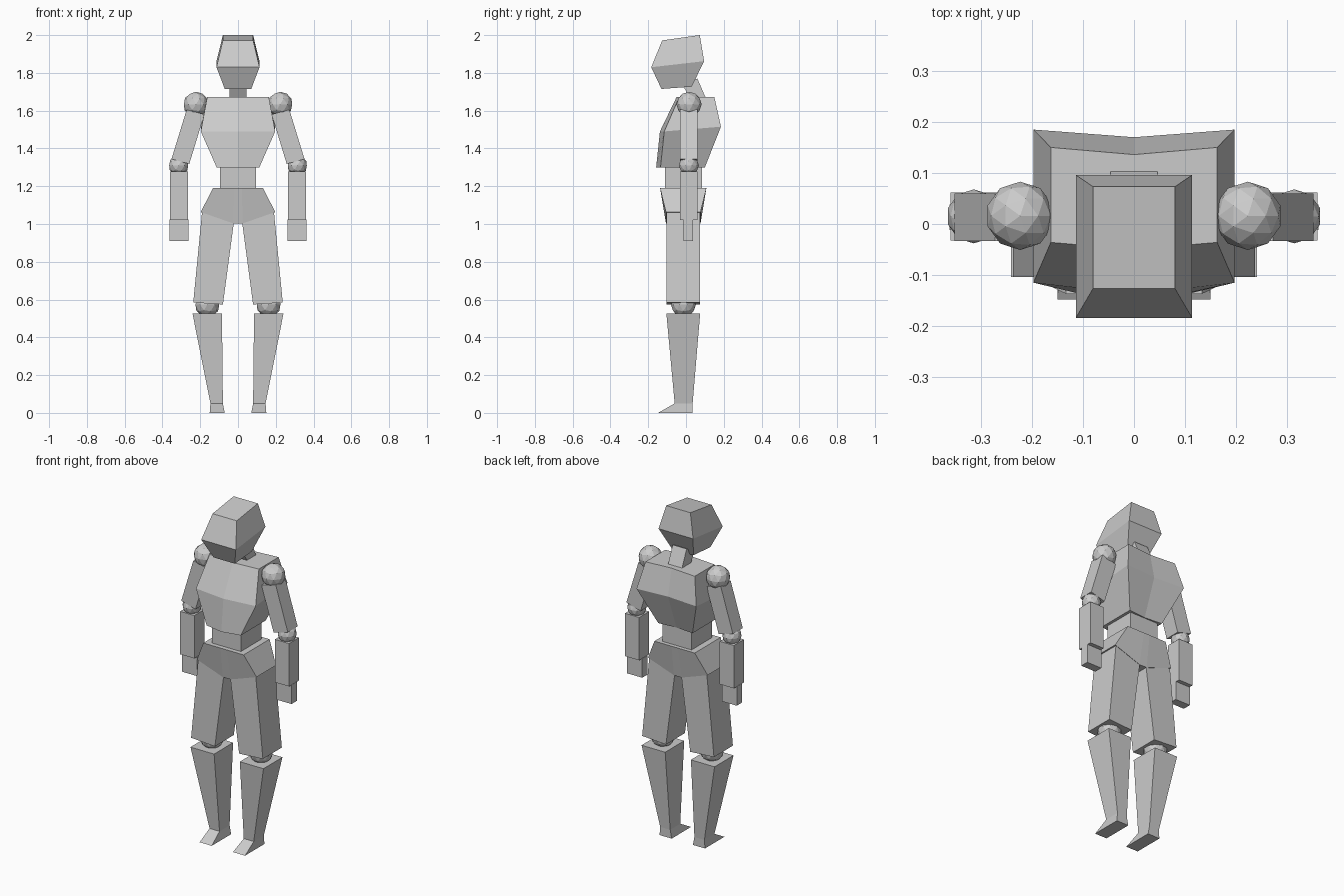
import bpy, bmesh

if "Cube" in bpy.data.objects:
    bpy.data.objects.remove(bpy.data.objects["Cube"])

mat = bpy.data.materials.new("light_grey")
mat.diffuse_color = (0.6, 0.6, 0.6, 1)
mat.use_nodes = True
mat.node_tree.nodes["Principled BSDF"].inputs["Base Color"].default_value = mat.diffuse_color


def finish(bm, name):
    bmesh.ops.recalc_face_normals(bm, faces=bm.faces)
    me = bpy.data.meshes.new(name)
    bm.to_mesh(me)
    bm.free()
    me.materials.append(mat)
    ob = bpy.data.objects.new(name, me)
    bpy.context.collection.objects.link(ob)
    return ob


def loft(name, rings, sx=1):
    """Join matching point loops, bottom to top, and cap both ends."""
    bm = bmesh.new()
    loops = [[bm.verts.new((x * sx, y, z)) for x, y, z in r] for r in rings]
    n = len(loops[0])
    for a, b in zip(loops, loops[1:]):
        for i in range(n):
            j = (i + 1) % n
            bm.faces.new((a[i], a[j], b[j], b[i]))
    bm.faces.new(loops[0])
    bm.faces.new(loops[-1])
    return finish(bm, name)


def rect(x0, x1, y0, y1, z0, z1=None, along_y=False):
    """Rectangle loop; height runs from z0 to z1 across x (or across y)."""
    z1 = z0 if z1 is None else z1
    za, zb = (z0, z1) if along_y else (z1, z0)
    return [(x0, y0, z0), (x1, y0, za if along_y else z1),
            (x1, y1, z1), (x0, y1, zb)]


def hexa(w, front, front_mid, back, back_mid, z, z_mid=None):
    """Mirrored loop with a centre point in front and behind."""
    m = z if z_mid is None else z_mid
    return [(-w, front, z), (0, front_mid, m), (w, front, z),
            (w, back, z), (0, back_mid, m), (-w, back, z)]


def ball(name, centre, r):
    bm = bmesh.new()
    bmesh.ops.create_icosphere(bm, subdivisions=2, radius=r)
    bmesh.ops.translate(bm, verts=bm.verts, vec=centre)
    return finish(bm, name)


# Head and forward-leaning neck
loft("head", [rect(-0.07, 0.07, -0.13, 0.03, 1.715, 1.727, True),
              rect(-0.114, 0.114, -0.184, 0.096, 1.83, 1.862, True),
              rect(-0.08, 0.08, -0.126, 0.073, 1.972, 2.0, True)])
loft("neck", [rect(-0.046, 0.046, 0.03, 0.108, 1.65, 1.66, True),
              rect(-0.046, 0.046, -0.02, 0.06, 1.74, 1.77, True)])

# Chest with a centre crease, and waist
loft("chest", [hexa(0.113, -0.135, -0.158, 0.10, 0.09, 1.30),
               hexa(0.197, -0.115, -0.138, 0.185, 0.17, 1.49),
               hexa(0.163, -0.036, -0.05, 0.15, 0.136, 1.672)])
for v in bpy.data.objects["chest"].data.vertices:
    if abs(v.co.z - 1.49) < 0.01 and v.co.y > 0:
        v.co.z = 1.515
loft("waist", [rect(-0.096, 0.096, -0.11, 0.085, 1.17),
               rect(-0.096, 0.096, -0.11, 0.085, 1.31)])


# Pelvis: wide block whose underside drops to a flat crotch
def hip(w, c, y0, y1, z, zc):
    return [(-w, y0, z), (-c, y0, zc), (c, y0, zc), (w, y0, z),
            (w, y1, z), (c, y1, zc), (-c, y1, zc), (-w, y1, z)]


loft("pelvis", [hip(0.197, 0.025, -0.106, 0.077, 1.063, 1.003),
                hip(0.133, 0.02, -0.137, 0.108, 1.19, 1.19)])

# Limbs, built once per side
for side, s in (("left", 1), ("right", -1)):
    loft(side + "_thigh", [rect(0.08, 0.237, -0.104, 0.075, 0.574, 0.584),
                           rect(0.022, 0.19, -0.104, 0.075, 1.008, 1.066)], s)
    ball(side + "_knee", (0.162 * s, -0.014, 0.573), 0.066)
    loft(side + "_shin", [rect(0.08, 0.146, -0.06, 0.035, 0.05),
                          rect(0.085, 0.241, -0.104, 0.075, 0.527)], s)
    loft(side + "_foot", [rect(0.07, 0.15, -0.148, 0.035, 0.0),
                          rect(0.08, 0.146, -0.06, 0.035, 0.05)], s)
    ball(side + "_shoulder", (0.223 * s, 0.016, 1.633), 0.067)
    loft(side + "_upper_arm", [rect(0.258, 0.352, -0.033, 0.06, 1.318, 1.344),
                               rect(0.178, 0.272, -0.033, 0.06, 1.58, 1.605)], s)
    ball(side + "_elbow", (0.314 * s, 0.015, 1.31), 0.053)
    loft(side + "_forearm", [rect(0.266, 0.36, -0.032, 0.062, 1.022),
                             rect(0.266, 0.36, -0.032, 0.062, 1.278)], s)
    loft(side + "_hand", [rect(0.263, 0.362, -0.012, 0.038, 0.91),
                          rect(0.263, 0.362, -0.012, 0.038, 1.024)], s)
